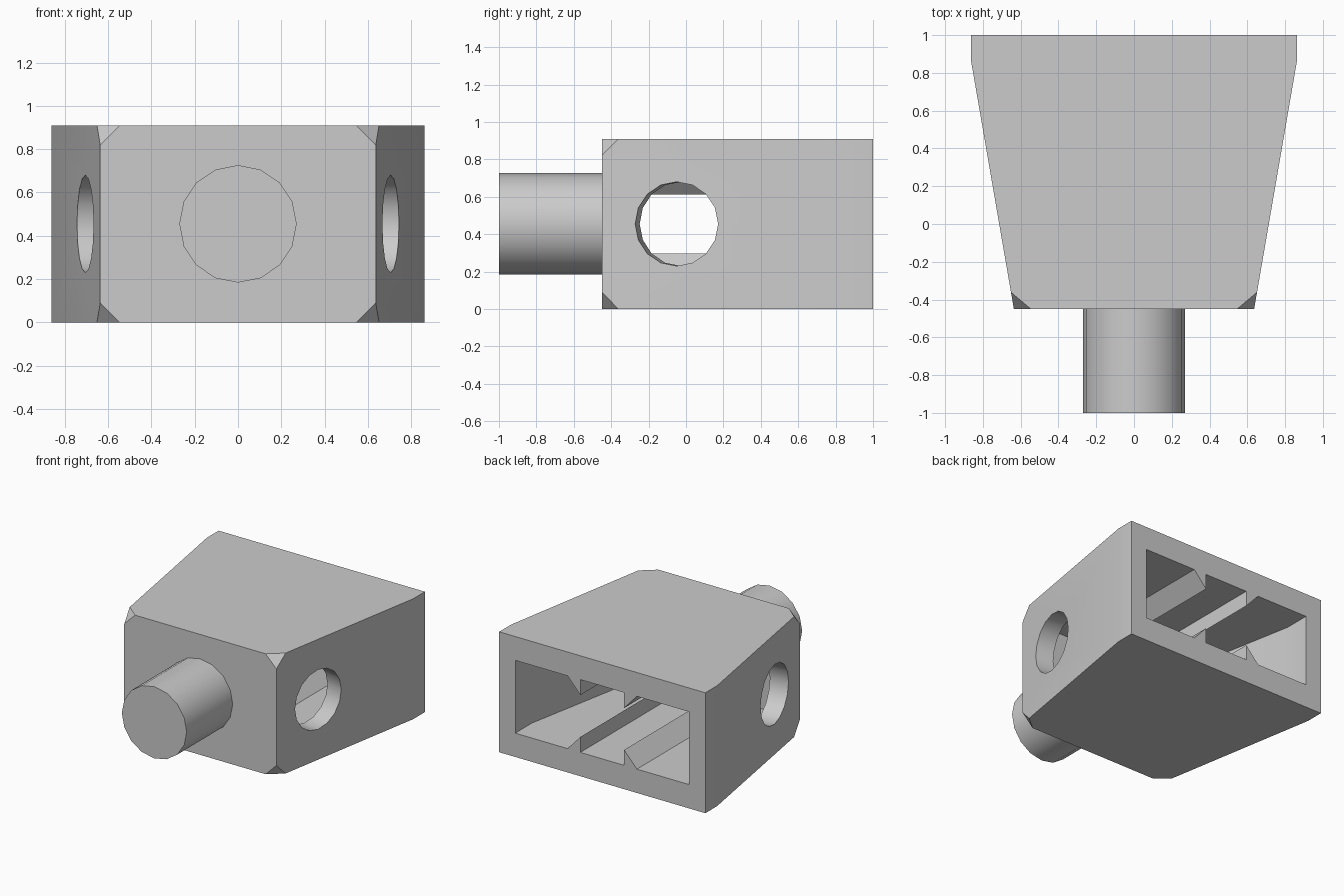
import bpy, bmesh, math
from mathutils import Vector

cube = bpy.data.objects.get("Cube")
if cube:
    bpy.data.objects.remove(cube)

gray = bpy.data.materials.new("light_gray")
gray.use_nodes = True
gray.diffuse_color = (0.6, 0.6, 0.6, 1)
gray.node_tree.nodes["Principled BSDF"].inputs["Base Color"].default_value = (0.6, 0.6, 0.6, 1)

HEIGHT, MID = 0.91, 0.455
FRONT, BACK, KINK = -0.45, 1.0, 0.86


def new_object(name, bm):
    bmesh.ops.recalc_face_normals(bm, faces=bm.faces)
    mesh = bpy.data.meshes.new(name)
    bm.to_mesh(mesh)
    bm.free()
    mesh.materials.append(gray)
    obj = bpy.data.objects.new(name, mesh)
    bpy.context.collection.objects.link(obj)
    return obj


def prism(points, offset):
    """Extrude a closed outline along an offset."""
    bm = bmesh.new()
    face = bm.faces.new([bm.verts.new(p) for p in points])
    ext = bmesh.ops.extrude_face_region(bm, geom=[face])
    verts = [g for g in ext["geom"] if isinstance(g, bmesh.types.BMVert)]
    bmesh.ops.translate(bm, verts=verts, vec=offset)
    return bm


def mirrored_plan(half, z):
    return [(x, y, z) for x, y in half] + [(-x, y, z) for x, y in reversed(half)]


def cylinder(name, radius, depth, center, axis):
    """Sixteen-sided cylinder along an axis, with a corner pointing up."""
    bm = bmesh.new()
    bmesh.ops.create_cone(bm, cap_ends=True, segments=16, radius1=radius,
                          radius2=radius, depth=depth)
    obj = new_object(name, bm)
    obj.rotation_euler = Vector(axis).to_track_quat('Z', 'Y').to_euler()
    obj.location = center
    return obj


def activate(obj):
    bpy.ops.object.select_all(action='DESELECT')
    obj.select_set(True)
    bpy.context.view_layer.objects.active = obj


def cut(obj, cutter):
    cutter.hide_render = True
    mod = obj.modifiers.new("cut", 'BOOLEAN')
    mod.operation, mod.solver, mod.object = 'DIFFERENCE', 'EXACT', cutter
    activate(obj)
    bpy.ops.object.modifier_apply(modifier=mod.name)
    bpy.data.objects.remove(cutter)


def smooth(obj):
    activate(obj)
    bpy.ops.object.shade_smooth_by_angle(angle=math.radians(30))


# Tapered housing with clipped front corners
bm = prism(mirrored_plan([(0.636, FRONT), (0.862, KINK), (0.862, BACK)], 0), (0, 0, HEIGHT))
corners = [v for v in bm.verts if v.co.y < FRONT + 0.01]
bmesh.ops.bevel(bm, geom=corners, offset=0.09, affect='VERTICES', segments=1)
housing = new_object("housing", bm)

# Cavity open at the back
cavity = prism(mirrored_plan([(0.52, -0.29), (0.727, 0.8), (0.727, BACK + 0.1)], 0.18),
               (0, 0, HEIGHT - 0.36))
cut(housing, new_object("cavity_cutter", cavity))

# Round side holes, square to the tapered walls
for s in (1, -1):
    cut(housing, cylinder("hole_cutter", 0.225, 0.36, (s * 0.705, -0.05, MID), (s, -0.173, 0)))
smooth(housing)

# Wedge rails on the floor and ceiling of the cavity
for side, s in (("left", 1), ("right", -1)):
    for level, t in (("lower", -1), ("upper", 1)):
        outline = [(s * x, BACK, MID + t * h)
                   for x, h in ((0.183, 0.275), (0.183, 0.158), (0.29, 0.275))]
        new_object(f"{level}_{side}_rail", prism(outline, (0, -1.3, 0)))

# Front peg
smooth(cylinder("peg", 0.271, 0.56, (0, -0.72, MID), (0, -1, 0)))
